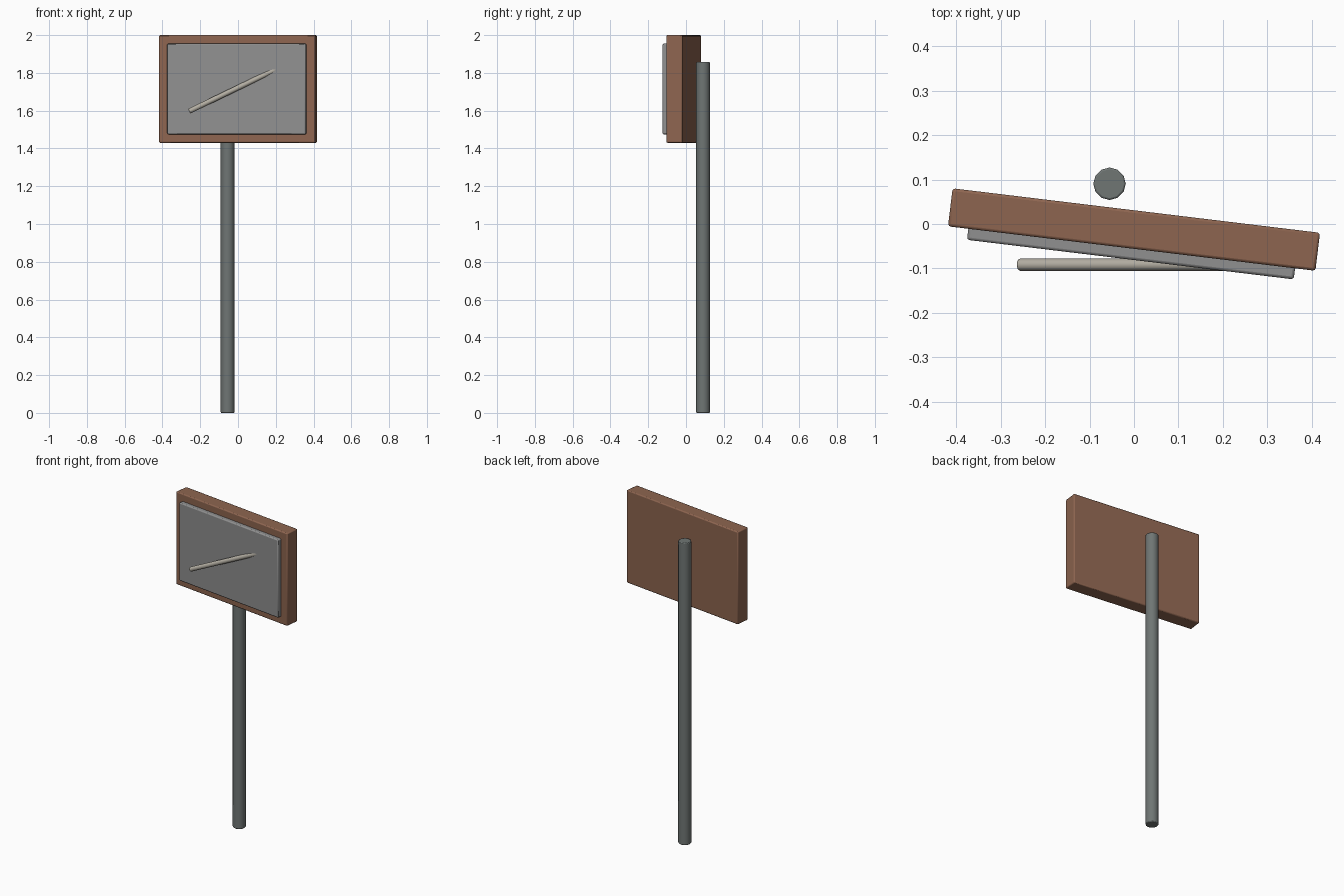
import bpy
from math import radians, sin, cos
from mathutils import Vector

if "Cube" in bpy.data.objects:
    bpy.data.objects.remove(bpy.data.objects["Cube"])

TURN = radians(-6.9)                    # the board is turned slightly about z
CENTRE = Vector((0, -0.0125, 0))
NORMAL = Vector((sin(TURN), -cos(TURN), 0))   # front direction of the board


def material(name, colour):
    m = bpy.data.materials.new(name)
    m.diffuse_color = (*colour, 1)
    m.use_nodes = True
    m.node_tree.nodes["Principled BSDF"].inputs["Base Color"].default_value = m.diffuse_color
    return m


def finish(name, mat, bevel):
    ob = bpy.context.object
    ob.name = name
    ob.data.materials.append(mat)
    bpy.ops.object.transform_apply(location=False, rotation=False, scale=True)
    mod = ob.modifiers.new("bevel", "BEVEL")
    mod.width = bevel
    mod.segments = 2
    mod.limit_method = 'ANGLE'
    mod.angle_limit = radians(45)
    bpy.ops.object.shade_smooth_by_angle(angle=radians(40))
    return ob


def turned_box(name, size, forward, z, mat, bevel):
    loc = CENTRE + NORMAL * forward
    bpy.ops.mesh.primitive_cube_add(size=1, location=(loc.x, loc.y, z), rotation=(0, 0, TURN))
    bpy.context.object.scale = size
    return finish(name, mat, bevel)


def rod(name, start, end, radius, sides, mat, bevel):
    a, b = Vector(start), Vector(end)
    bpy.ops.mesh.primitive_cylinder_add(
        vertices=sides, radius=radius, depth=(b - a).length, location=(a + b) / 2,
        rotation=(b - a).to_track_quat('Z', 'Y').to_euler())
    return finish(name, mat, bevel)


brown = material("brown", (0.27, 0.13, 0.08))
grey = material("panel_grey", (0.28, 0.28, 0.28))
steel = material("steel_grey", (0.16, 0.18, 0.175))
bone = material("pale_grey", (0.45, 0.42, 0.36))

# Frame board and raised front panel
turned_box("board", (0.832, 0.086, 0.57), 0, 1.715, brown, 0.006)
turned_box("front_panel", (0.74, 0.05, 0.48), 0.043, 1.715, grey, 0.006)

# Post standing behind the board
rod("post", (-0.055, 0.0905, 0), (-0.055, 0.0905, 1.857), 0.0365, 12, steel, 0.004)

# Slanted pointer, sinking into the panel at its right end
rod("pointer", (-0.259, -0.0915, 1.597), (0.25, -0.0915, 1.842), 0.0138, 12, bone, 0.004)
